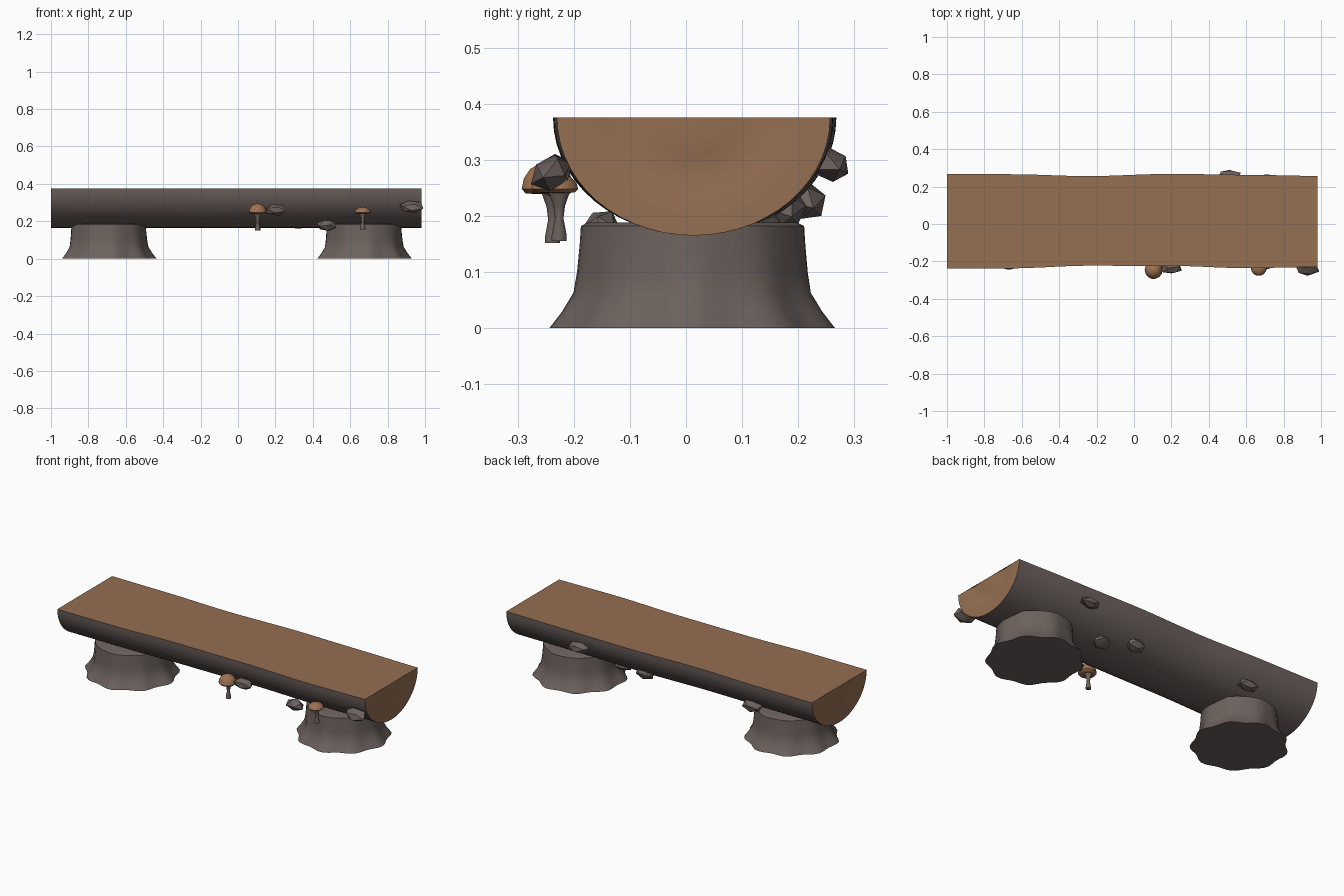
import bpy, bmesh, math, random
from mathutils import Vector, Matrix

if "Cube" in bpy.data.objects:
    bpy.data.objects.remove(bpy.data.objects["Cube"])

random.seed(4)


def material(name, rgb):
    m = bpy.data.materials.new(name)
    m.diffuse_color = (*rgb, 1)
    m.use_nodes = True
    m.node_tree.nodes["Principled BSDF"].inputs["Base Color"].default_value = m.diffuse_color
    return m


BARK = material("bark grey", (0.150, 0.120, 0.110))
WOOD = material("cut wood", (0.300, 0.158, 0.085))
CAP = material("mushroom cap", (0.340, 0.165, 0.080))


def finish(bm, name, mats, angle=40):
    bmesh.ops.recalc_face_normals(bm, faces=bm.faces)
    me = bpy.data.meshes.new(name)
    bm.to_mesh(me)
    bm.free()
    ob = bpy.data.objects.new(name, me)
    bpy.context.collection.objects.link(ob)
    for m in mats:
        me.materials.append(m)
    bpy.ops.object.select_all(action='DESELECT')
    ob.select_set(True)
    bpy.context.view_layer.objects.active = ob
    bpy.ops.object.shade_smooth_by_angle(angle=math.radians(angle))
    return ob


def lathe(name, center, profile, mats, sides=16, wobble=None, split=None, angle=40):
    """Revolve (radius, z) points; wobble(angle, z) scales the radius."""
    bm = bmesh.new()
    rings = []
    for r, z in profile:
        ring = []
        for i in range(sides):
            a = 2 * math.pi * i / sides
            k = r * (wobble(a, z) if wobble else 1)
            ring.append(bm.verts.new((center[0] + k * math.cos(a),
                                      center[1] + k * math.sin(a), z)))
        rings.append(ring)
    for a, b in zip(rings, rings[1:]):
        for i in range(sides):
            j = (i + 1) % sides
            bm.faces.new((a[i], a[j], b[j], b[i]))
    bm.faces.new(rings[0])
    bm.faces.new(rings[-1])
    return finish(bm, name, mats, angle)


# half-log seat: wavy edges (x, front y, back y)
EDGE = [(-1, -.237, .268), (-.65, -.237, .266), (-.25, -.223, .256),
        (.2, -.224, .268), (.6, -.236, .263), (.98, -.230, .257)]
TOP, DEPTH, N = 0.375, 0.21, 28


def edge(x):
    for p, q in zip(EDGE, EDGE[1:]):
        if x <= q[0] + 1e-6:
            t = (x - p[0]) / (q[0] - p[0])
            t = t * t * (3 - 2 * t)
            return p[1] + (q[1] - p[1]) * t, p[2] + (q[2] - p[2]) * t


def section(x, k=1.0, dx=0.0):
    f, b = edge(x)
    c, w = (f + b) / 2, (b - f) / 2 * k
    return [Vector((x + dx, c - w * math.cos(math.pi * i / N),
                    TOP - DEPTH * k * math.sin(math.pi * i / N))) for i in range(N + 1)]


bm = bmesh.new()
rows = [[bm.verts.new(v) for v in section(-1 + 1.98 * s / 32)] for s in range(33)]
for a, b in zip(rows, rows[1:]):
    for i in range(N):
        bm.faces.new((a[i], b[i], b[i + 1], a[i + 1]))
    bm.faces.new((a[0], a[N], b[N], b[0])).material_index = 1
# sawn ends with a shallow growth-ring groove
for row, x, s in ((rows[0], -1, 1), (rows[-1], 0.98, -1)):
    prev = row
    for k, d in ((.8, 0), (.64, .003), (.48, .008), (.32, .003), (.16, 0)):
        cur = [bm.verts.new(v) for v in section(x, k, s * d)]
        for i in range(N):
            bm.faces.new((prev[i], prev[i + 1], cur[i + 1], cur[i])).material_index = 1
        prev = cur
    bm.faces.new(prev).material_index = 1
finish(bm, "half_log_seat", [BARK, WOOD])

# stump legs with a lobed, flared foot
for name, x, ph in (("left_stump_leg", -.693, 0.3), ("right_stump_leg", .672, 0.3)):
    def lobes(a, z, ph=ph):
        amt = 0.03 * max(0, 1 - z / 0.12) + 0.008
        return 1 + amt * math.cos(9 * a + ph) + 0.008 * math.cos(4 * a)
    lathe(name, (x, .012),
          [(.247, 0), (.226, .03), (.208, .063), (.203, .1), (.199, .15), (.197, .182), (.185, .188)],
          [BARK], 54, lobes)

# bark burls: position, half sizes along length / around / outwards
BURLS = [((.20, -.235, .263), (.064, .031, .036)), ((.928, -.238, .277), (.069, .031, .042)),
         ((.475, -.150, .178), (.058, .034, .034)), ((.51, .258, .290), (.066, .031, .038)),
         ((.32, .125, .187), (.060, .045, .030)), ((.14, .180, .210), (.060, .042, .034)),
         ((-.58, .215, .226), (.064, .036, .036))]
for n, (pos, size) in enumerate(BURLS):
    bm = bmesh.new()
    bmesh.ops.create_icosphere(bm, subdivisions=1, radius=1)
    for v in bm.verts:
        v.co *= random.uniform(.9, 1.06)
    out = Vector((0, (pos[1] - .013) / .245 ** 2, (pos[2] - TOP) / DEPTH ** 2)).normalized()
    side = out.cross(Vector((1, 0, 0)))
    basis = Matrix((Vector((1, 0, 0)), side, out)).transposed()
    for v in bm.verts:
        v.co = basis @ Vector([c * s for c, s in zip(v.co, size)]) + Vector(pos)
    finish(bm, f"bark_burl_{n + 1}", [BARK], 30)

# mushrooms: hourglass stem and domed cap
for n, (x, y, z0, z1, h, r) in enumerate([(.105, -.246, .152, .243, .052, .048),
                                          (.667, -.234, .155, .245, .031, .043)]):
    d = z1 - z0
    lathe(f"mushroom_stem_{n + 1}", (x, y + .008),
          [(.014, z0), (.014, z0 + .12 * d), (.008, z0 + .45 * d), (.011, z0 + .7 * d), (.021, z1)],
          [BARK], 10)
    lathe(f"mushroom_cap_{n + 1}", (x, y),
          [(.022, z1 - .004), (r * .85, z1 - .003), (r, z1 + .1 * h), (r * .92, z1 + .45 * h),
           (r * .68, z1 + .78 * h), (r * .35, z1 + .95 * h), (r * .08, z1 + h)],
          [CAP], 14, angle=50)
